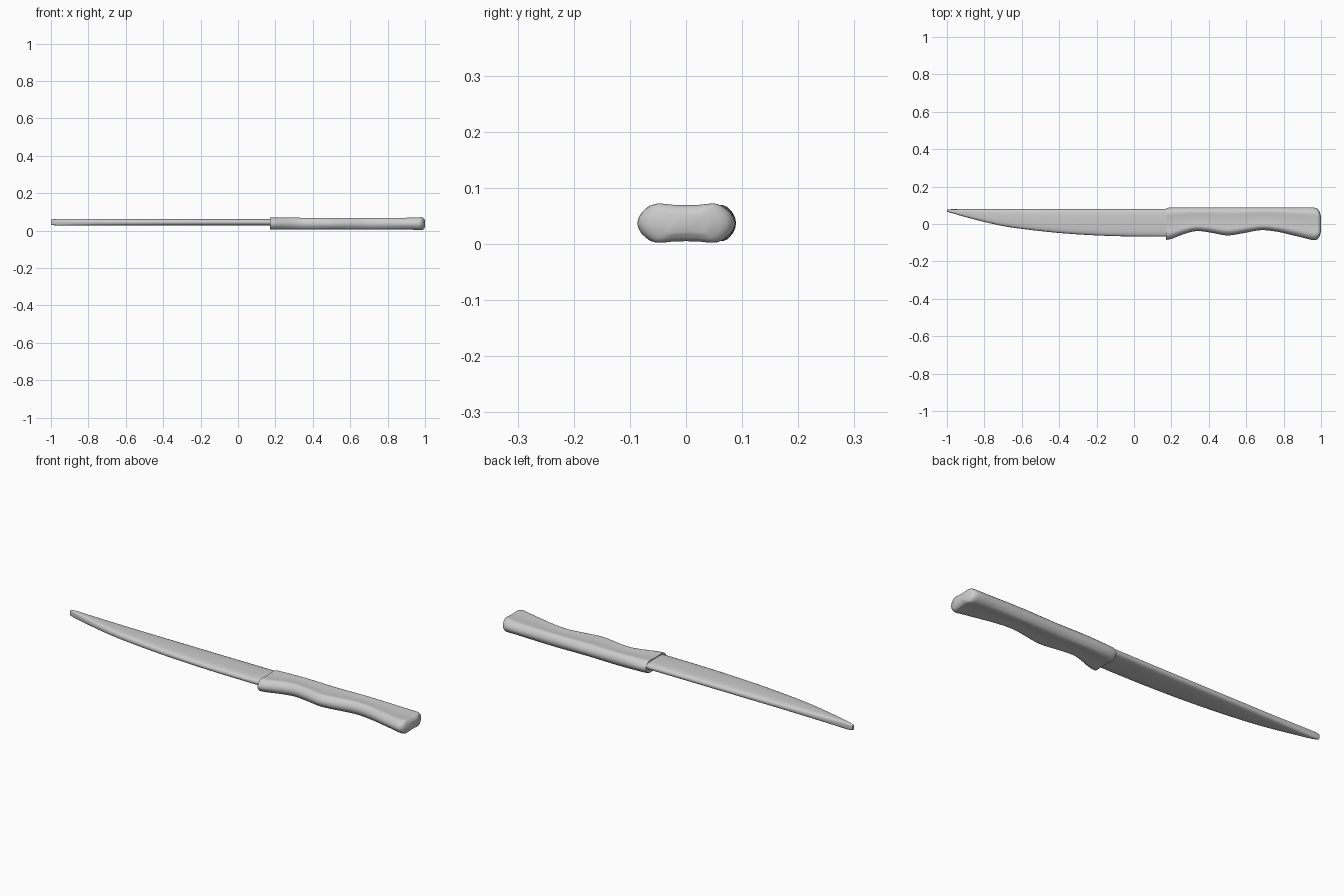
import bpy, bmesh, math

if "Cube" in bpy.data.objects:
    bpy.data.objects.remove(bpy.data.objects["Cube"])


def curve(points, x):
    """Smooth interpolation through (x, value) points."""
    n = len(points)
    if x <= points[0][0]:
        return points[0][1]
    for i in range(n - 1):
        (x0, v0), (x1, v1) = points[i], points[i + 1]
        if x <= x1:
            pa, pb = points[max(i - 1, 0)], points[min(i + 2, n - 1)]
            m0 = (v1 - pa[1]) / (x1 - pa[0])
            m1 = (pb[1] - v0) / (pb[0] - x0)
            t, h = (x - x0) / (x1 - x0), x1 - x0
            return ((2*t**3 - 3*t*t + 1) * v0 + (t**3 - 2*t*t + t) * h * m0
                    + (3*t*t - 2*t**3) * v1 + (t**3 - t*t) * h * m1)
    return points[-1][1]


def loft(name, xs, low, high, half, zc, section, angle=40):
    """Sweep a unit cross-section along x between two edge curves."""
    bm = bmesh.new()
    rings = []
    for x in xs:
        a, b, h = curve(low, x), curve(high, x), curve(half, x)
        rings.append([bm.verts.new((x, (a + b) / 2 + u * (b - a) / 2, zc + w * h))
                      for u, w in section])
    n = len(section)
    for r, s in zip(rings, rings[1:]):
        for i in range(n):
            bm.faces.new((r[i], r[(i + 1) % n], s[(i + 1) % n], s[i]))
    bm.faces.new(rings[0][::-1])
    bm.faces.new(rings[-1])
    bmesh.ops.recalc_face_normals(bm, faces=bm.faces)
    mesh = bpy.data.meshes.new(name)
    bm.to_mesh(mesh)
    bm.free()
    ob = bpy.data.objects.new(name, mesh)
    bpy.context.collection.objects.link(ob)
    bpy.ops.object.select_all(action='DESELECT')
    ob.select_set(True)
    bpy.context.view_layer.objects.active = ob
    bpy.ops.object.shade_smooth_by_angle(angle=math.radians(angle))
    return ob


def full_section(quarter):
    """Mirror a quarter profile (from outer edge to centre) to a full loop."""
    top = quarter + [(-u, w) for u, w in reversed(quarter[:-1])]
    return top + [(u, -w) for u, w in reversed(top[1:-1])]


# Blade: straight spine, curved belly, rounded edges
blade_section = full_section([(1, 0), (.98, .35), (.92, .62), (.8, .82),
                              (.6, .94), (.3, .99), (0, 1)])
blade_low = [(-1, .066), (-.9, .037), (-.8, .011), (-.7, -.011), (-.6, -.026),
             (-.4, -.048), (-.2, -.061), (0, -.067), (.2, -.068)]
blade_high = [(-1, .077), (-.98, .079), (.2, .079)]
blade_half = [(-1, .013), (-.985, .016), (-.95, .018), (.2, .018)]
blade_xs = [-1, -.993, -.985, -.97] + [-.95 + 1.14 * i / 30 for i in range(31)]
loft("blade", blade_xs, blade_low, blade_high, blade_half, .045, blade_section)

# Handle: finger grooves on the underside, flared rounded butt
handle_section = full_section([(1, 0), (.97, .3), (.91, .55), (.83, .75), (.74, .92),
                               (.63, 1), (.5, .99), (.3, .94), (0, .92)])
handle_low = [(.17, -.085), (.2, -.08), (.25, -.06), (.33, -.038), (.41, -.046),
              (.5, -.061), (.59, -.048), (.68, -.033), (.77, -.042), (.86, -.063),
              (.93, -.08), (.965, -.087), (.98, -.082), (.992, -.068), (1, -.04)]
handle_high = [(.17, .083), (.19, .088), (.22, .089), (.93, .089), (.965, .087),
               (.98, .082), (.992, .068), (1, .04)]
handle_half = [(.17, .032), (.93, .032), (.975, .0345), (.985, .0345),
               (.993, .029), (1, .017)]
handle_xs = ([.17, .18] + [.19 + .76 * i / 36 for i in range(37)]
             + [.965, .975, .983, .989, .994, .998, 1])
loft("handle", handle_xs, handle_low, handle_high, handle_half, .037, handle_section)
